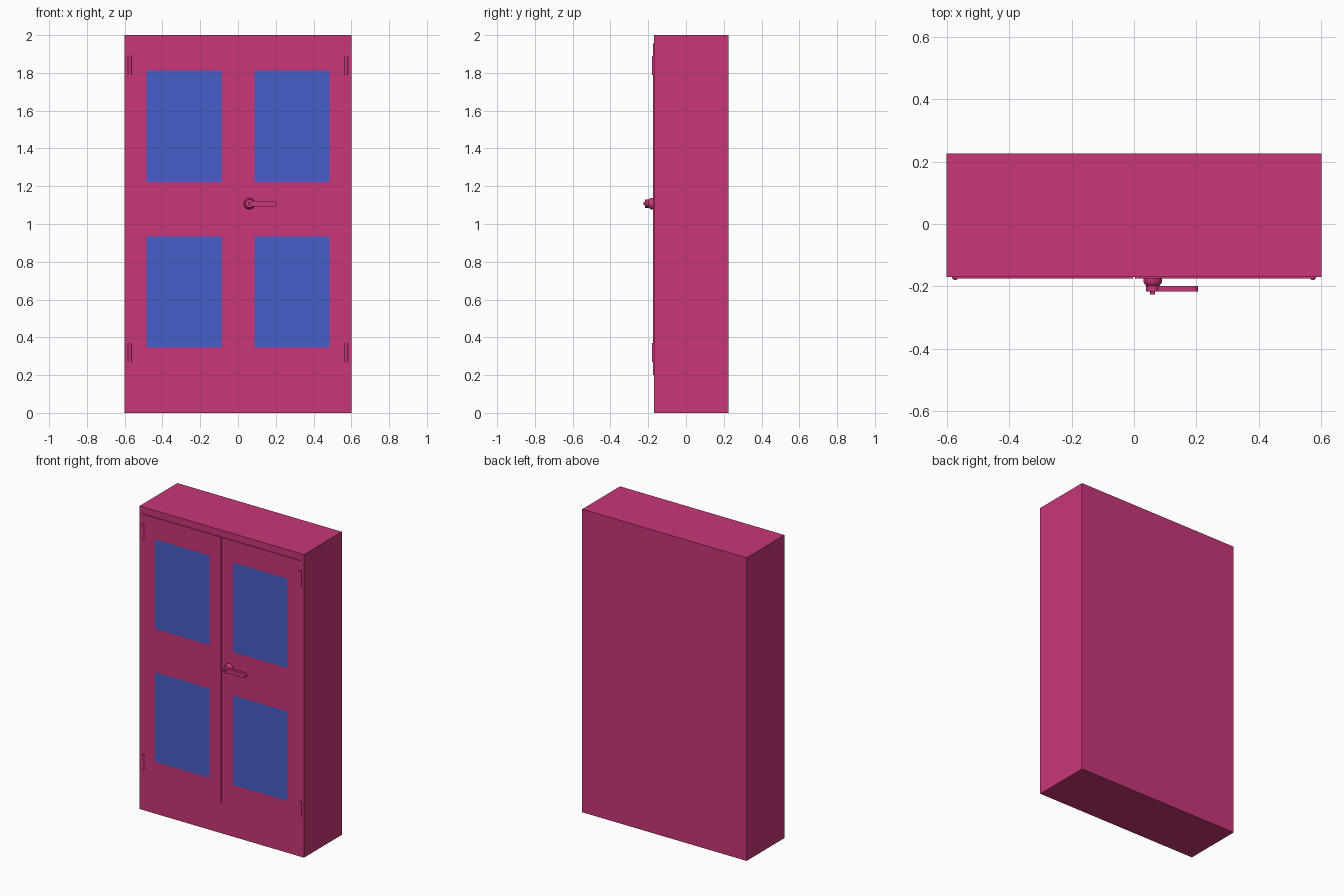
import bpy, bmesh, math
from mathutils import Matrix, Vector

if "Cube" in bpy.data.objects:
    bpy.data.objects.remove(bpy.data.objects["Cube"])


def material(name, rgb):
    m = bpy.data.materials.new(name)
    m.diffuse_color = (*rgb, 1)
    m.use_nodes = True
    m.node_tree.nodes["Principled BSDF"].inputs["Base Color"].default_value = m.diffuse_color
    return m


PAINT = material("paint", (0.58, 0.037, 0.19))
GLASS = material("glass", (0.063, 0.11, 0.58))
FRONT = -0.169          # front plane of the carcass
DOOR = -0.174           # front plane of the doors
HX, HZ = 0.06, 1.108    # handle axis


def finish(name, bm, smooth=False):
    bmesh.ops.recalc_face_normals(bm, faces=bm.faces[:])
    mesh = bpy.data.meshes.new(name)
    bm.to_mesh(mesh)
    bm.free()
    mesh.materials.append(PAINT)
    ob = bpy.data.objects.new(name, mesh)
    bpy.context.collection.objects.link(ob)
    if smooth:
        bpy.ops.object.select_all(action='DESELECT')
        ob.select_set(True)
        bpy.context.view_layer.objects.active = ob
        bpy.ops.object.shade_smooth_by_angle(angle=math.radians(35))
    return ob


def box_bm(lo, hi):
    bm = bmesh.new()
    lo, hi = Vector(lo), Vector(hi)
    bmesh.ops.create_cube(bm, size=1, matrix=Matrix.Translation((lo + hi) / 2)
                          @ Matrix.Diagonal((*(hi - lo), 1)))
    return bm


def lathe(name, profile, sides=32):
    # profile of (radius, y) spun around the handle axis
    bm = bmesh.new()
    vs = [bm.verts.new((HX + r, y, HZ)) for r, y in profile]
    es = [bm.edges.new(p) for p in zip(vs, vs[1:])]
    bmesh.ops.spin(bm, geom=vs + es, cent=(HX, 0, HZ), axis=(0, 1, 0),
                   angle=math.tau, steps=sides)
    bmesh.ops.remove_doubles(bm, verts=bm.verts[:], dist=1e-5)
    return finish(name, bm, True)


# Carcass with plinth
finish("cabinet_body", box_bm((-0.6, FRONT, 0), (0.6, 0.225, 2)))

# Doors: each slab is sliced so its window faces can take the glass colour
WIN_X = (0.087, 0.485)
WIN_Z = ((0.345, 0.935), (1.222, 1.812))
for side, sx in (("left", -1), ("right", 1)):
    xs = sorted((sx * 0.003, sx * 0.58))
    bm = box_bm((xs[0], DOOR, 0.2), (xs[1], FRONT, 1.955))
    cuts = [((sx * x, 0, 0), (1, 0, 0)) for x in WIN_X]
    cuts += [((0, 0, z), (0, 0, 1)) for pair in WIN_Z for z in pair]
    for co, no in cuts:
        bmesh.ops.bisect_plane(bm, geom=bm.verts[:] + bm.edges[:] + bm.faces[:],
                               plane_co=co, plane_no=no)
    for f in bm.faces:
        c = f.calc_center_median()
        if (c.y < DOOR + 0.001 and WIN_X[0] < abs(c.x) < WIN_X[1]
                and any(a < c.z < b for a, b in WIN_Z)):
            f.material_index = 1
    finish(side + "_door", bm).data.materials.append(GLASS)

    # Hinge barrels
    for level, z in (("lower", 0.32), ("upper", 1.84)):
        bm = bmesh.new()
        bmesh.ops.create_cone(bm, cap_ends=True, segments=16, radius1=0.01,
                              radius2=0.01, depth=0.1,
                              matrix=Matrix.Translation((sx * 0.573, -0.17, z)))
        finish(f"{side}_{level}_hinge", bm, True)

# Handle boss and spindle end
lathe("handle_boss", [(0, DOOR), (0.03, DOOR), (0.03, -0.185), (0.027, -0.191),
                      (0.02, -0.199), (0, -0.199)])
lathe("handle_spindle", [(0, -0.199), (0.008, -0.199), (0.008, -0.225), (0, -0.225)], 16)

# Lever: round hub tapering into a straight bar with a rounded tip
hub, bar, reach = 0.022, 0.015, 0.19
start = math.asin(bar / hub)
outline = [(HX + hub * math.cos(a), HZ + hub * math.sin(a)) for a in
           (start + (math.tau - 2 * start) * i / 24 for i in range(25))]
outline += [(reach + bar * math.cos(a), HZ + bar * math.sin(a)) for a in
            (-math.pi / 2 + math.pi * i / 12 for i in range(13))]
bm = bmesh.new()
face = bm.faces.new([bm.verts.new((x, -0.199, z)) for x, z in outline])
ext = bmesh.ops.extrude_face_region(bm, geom=[face], use_keep_orig=True)
bmesh.ops.translate(bm, vec=(0, -0.017, 0),
                    verts=[g for g in ext["geom"] if isinstance(g, bmesh.types.BMVert)])
finish("handle_lever", bm, True)
